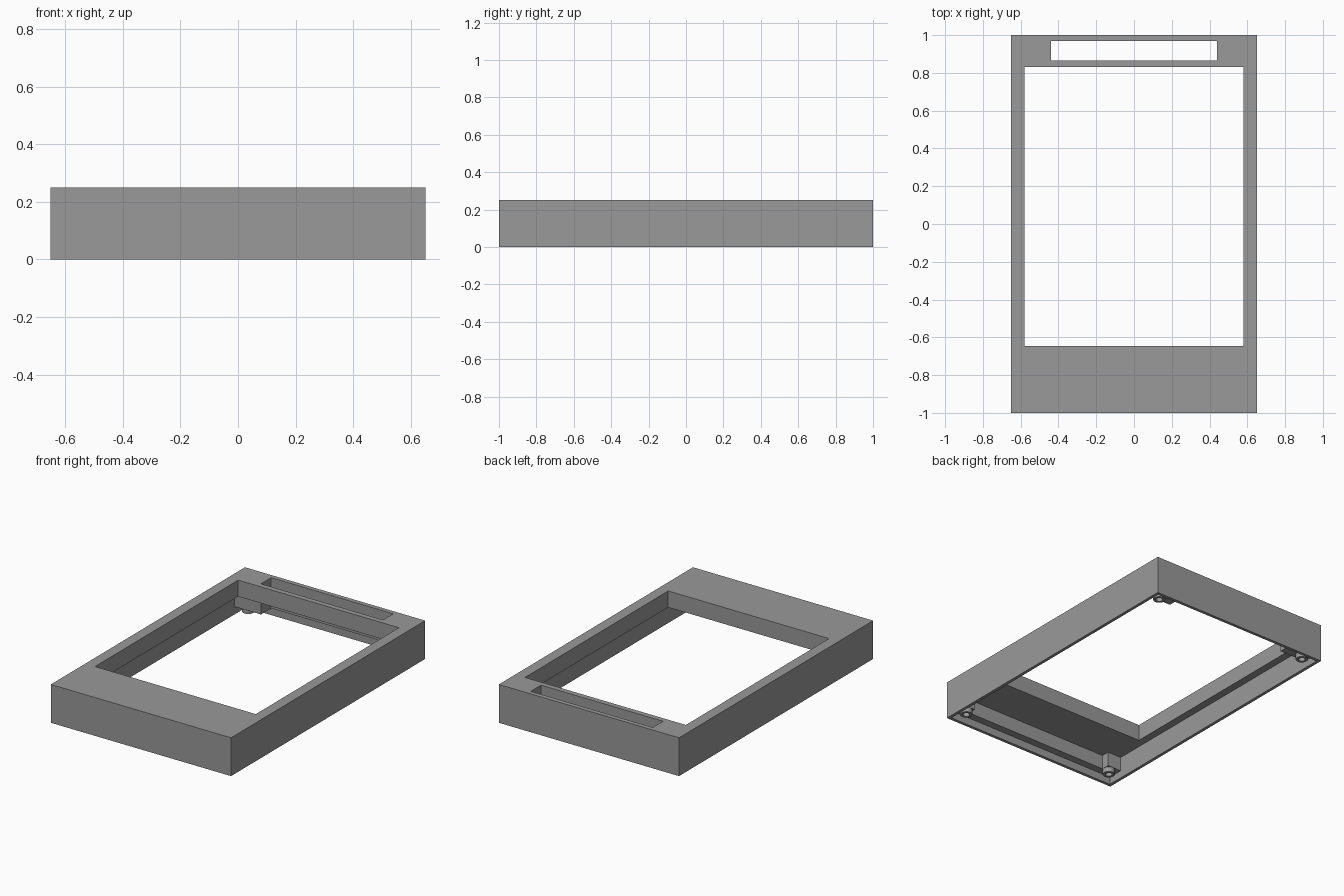
import bpy, bmesh, math

if "Cube" in bpy.data.objects:
    bpy.data.objects.remove(bpy.data.objects["Cube"])

W, L, H = 0.65, 1.0, 0.25      # half width, half length, height
PLATE, LEDGE = 0.143, 0.05     # underside of top plate, height of the lid ledge

grey = bpy.data.materials.new("matte_grey")
grey.diffuse_color = (0.32, 0.32, 0.32, 1)
grey.use_nodes = True
grey.node_tree.nodes["Principled BSDF"].inputs["Base Color"].default_value = grey.diffuse_color


def make_object(name, bm):
    bmesh.ops.recalc_face_normals(bm, faces=bm.faces)
    mesh = bpy.data.meshes.new(name)
    bm.to_mesh(mesh)
    bm.free()
    mesh.materials.append(grey)
    obj = bpy.data.objects.new(name, mesh)
    bpy.context.collection.objects.link(obj)
    return obj


def box(name, x0, x1, y0, y1, z0, z1):
    bm = bmesh.new()
    bmesh.ops.create_cube(bm, size=1)
    for v in bm.verts:
        v.co = (x1 if v.co.x > 0 else x0,
                y1 if v.co.y > 0 else y0,
                z1 if v.co.z > 0 else z0)
    return make_object(name, bm)


def cut(target, cutter):
    mod = target.modifiers.new("cut", 'BOOLEAN')
    mod.operation = 'DIFFERENCE'
    mod.solver = 'EXACT'
    mod.object = cutter
    bpy.context.view_layer.objects.active = target
    bpy.ops.object.modifier_apply(modifier=mod.name)
    bpy.data.objects.remove(cutter)


def tube(name, x, y, z0, z1, outer, inner, n=24):
    """Hollow screw post, open at the bottom."""
    bm = bmesh.new()
    rings = []
    for r, z in ((outer, z1), (outer, z0), (inner, z0), (inner, z1 - 0.002)):
        rings.append([bm.verts.new((x + r * math.cos(2 * math.pi * i / n),
                                    y + r * math.sin(2 * math.pi * i / n), z))
                      for i in range(n)])
    for a, b in zip(rings, rings[1:]):
        for i in range(n):
            j = (i + 1) % n
            bm.faces.new((a[i], a[j], b[j], b[i]))
    bm.faces.new(rings[0])
    bm.faces.new(rings[-1])
    obj = make_object(name, bm)
    bpy.context.view_layer.objects.active = obj
    obj.select_set(True)
    bpy.ops.object.shade_smooth_by_angle(angle=math.radians(30))
    obj.select_set(False)
    return obj


# Case: solid block, hollowed from below, with window and slot in the top plate
case = box("bezel_case", -W, W, -L, L, 0, H)
cut(case, box("cavity_cutter", -0.63, 0.63, -0.93, 0.97, -0.1, PLATE))
cut(case, box("lid_recess_cutter", -0.63, 0.63, -0.98, 0.98, -0.1, LEDGE))
cut(case, box("window_cutter", -0.58, 0.58, -0.645, 0.83, 0.1, 0.4))
cut(case, box("slot_cutter", -0.44, 0.44, 0.865, 0.97, 0.1, 0.4))

# Corner blocks and screw posts, mirrored left and right
for side, s in (("left", -1), ("right", 1)):
    for end, inner_x, y0, y1 in (("front", 0.53, -0.93, -0.877),
                                 ("back", 0.44, 0.865, 0.97)):
        xs = sorted((s * inner_x, s * 0.63))
        box(f"{end}_{side}_block", xs[0], xs[1], y0, y1, LEDGE, PLATE)
        y = -0.915 if end == "front" else 0.915
        tube(f"{end}_{side}_screw_post", s * 0.567, y, 0.017, LEDGE, 0.037, 0.021)
